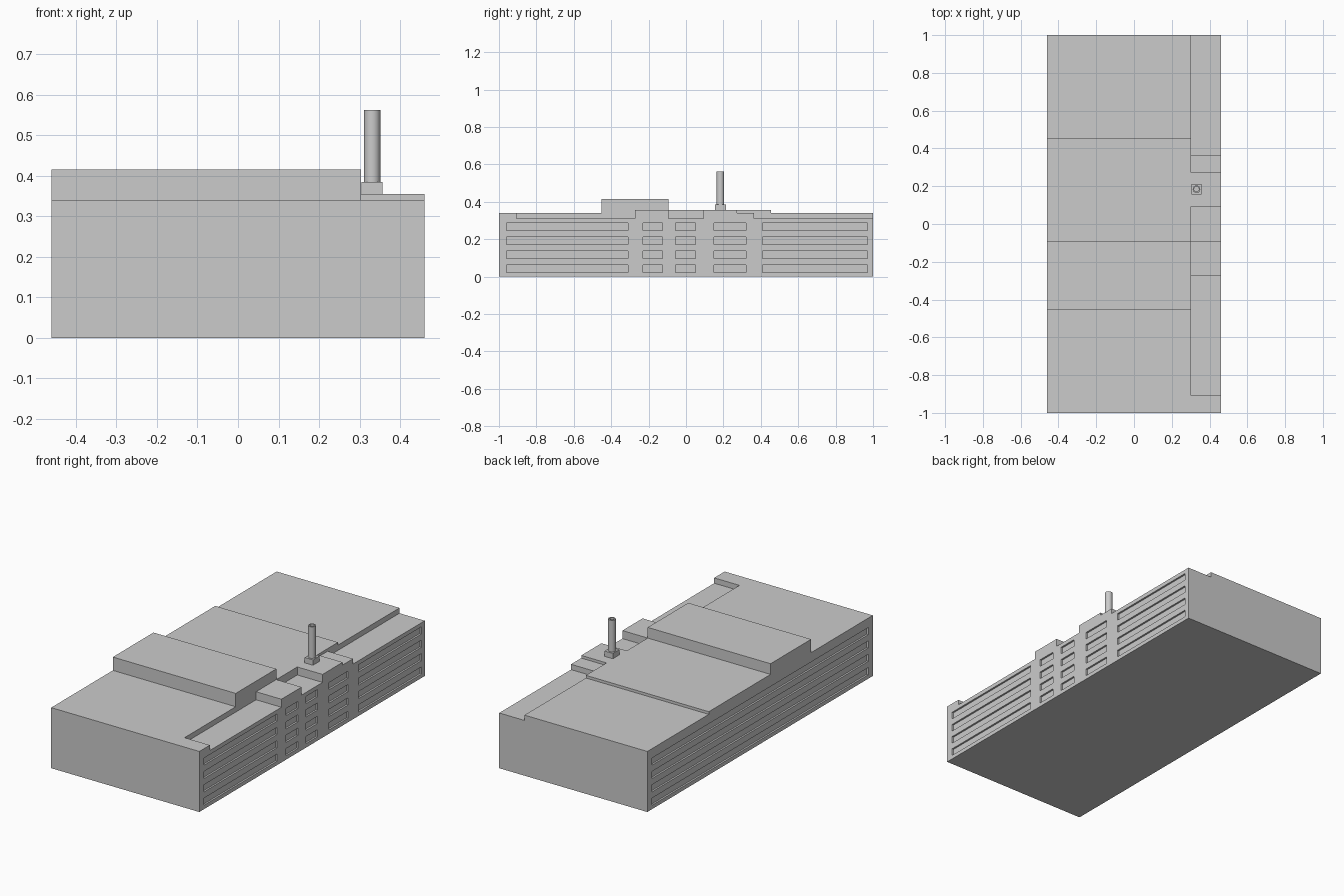
import bpy, bmesh, math

if "Cube" in bpy.data.objects:
    bpy.data.objects.remove(bpy.data.objects["Cube"])


def make_object(name, bm):
    bmesh.ops.recalc_face_normals(bm, faces=bm.faces[:])
    mesh = bpy.data.meshes.new(name)
    bm.to_mesh(mesh)
    bm.free()
    obj = bpy.data.objects.new(name, mesh)
    bpy.context.collection.objects.link(obj)
    return obj


def add_prism(bm, profile, x0, x1):
    """Extrude a (y, z) outline along x."""
    face = bm.faces.new([bm.verts.new((x0, y, z)) for y, z in profile])
    ext = bmesh.ops.extrude_face_region(bm, geom=[face])
    for v in ext["geom"]:
        if isinstance(v, bmesh.types.BMVert):
            v.co.x = x1


def add_box(bm, x0, x1, y0, y1, z0, z1):
    add_prism(bm, [(y0, z0), (y1, z0), (y1, z1), (y0, z1)], x0, x1)


W = 0.46          # half width
LEDGE = 0.303     # where the right-hand roof ledge begins
DEPTH = 0.01      # window recess

# Hall: stepped roof outline extruded across the width
bm = bmesh.new()
add_prism(bm, [(-1, 0), (1, 0), (1, 0.34), (0.455, 0.34), (0.455, 0.355),
               (-0.093, 0.355), (-0.093, 0.415), (-0.453, 0.415),
               (-0.453, 0.34), (-1, 0.34)], -W, W)
hall = make_object("factory_hall", bm)

# Cutter: stepped ledge along the right side of the roof
bm = bmesh.new()
add_prism(bm, [(-0.907, 0.31), (-0.272, 0.31), (-0.272, 0.3551), (-0.093, 0.3551),
               (-0.093, 0.31), (0.093, 0.31), (0.093, 0.6), (-0.907, 0.6)], LEDGE, 0.6)
add_prism(bm, [(0.272, 0.34), (0.363, 0.34), (0.363, 0.31), (1.1, 0.31),
               (1.1, 0.6), (0.272, 0.6)], LEDGE, 0.6)

# Cutter: four rows of window bands on both long sides
right_bays = [(-0.96, -0.31), (-0.23, -0.125), (-0.055, 0.05), (0.15, 0.32), (0.41, 0.97)]
for row in range(4):
    z = 0.022 + row * 0.075
    for y0, y1 in right_bays:
        add_box(bm, W - DEPTH, W + 0.1, y0, y1, z, z + 0.04)
    add_box(bm, -W - 0.1, -W + DEPTH, -0.96, 0.96, z, z + 0.04)
cutter = make_object("recess_cutter", bm)
cutter.hide_render = True

mod = hall.modifiers.new("recesses", 'BOOLEAN')
mod.operation = 'DIFFERENCE'
mod.solver = 'EXACT'
mod.object = cutter
bpy.context.view_layer.objects.active = hall
bpy.ops.object.modifier_apply(modifier=mod.name)
bpy.data.objects.remove(cutter)

# Chimney base
CX, CY = 0.331, 0.184
bm = bmesh.new()
add_box(bm, CX - 0.026, CX + 0.026, CY - 0.029, CY + 0.029, 0.35, 0.385)
make_object("chimney_base", bm)

# Chimney: hollow pipe made by spinning its wall section
bm = bmesh.new()
section = [(0, 0.38), (0.02, 0.38), (0.02, 0.562), (0.013, 0.562), (0.013, 0.40), (0, 0.40)]
verts = [bm.verts.new((r, 0, z)) for r, z in section]
edges = [bm.edges.new(pair) for pair in zip(verts, verts[1:])]
bmesh.ops.spin(bm, geom=verts + edges, cent=(0, 0, 0), axis=(0, 0, 1),
               angle=2 * math.pi, steps=24)
bmesh.ops.remove_doubles(bm, verts=bm.verts[:], dist=0.0005)
chimney = make_object("chimney", bm)
chimney.location = (CX, CY, 0)
bpy.ops.object.select_all(action='DESELECT')
chimney.select_set(True)
bpy.context.view_layer.objects.active = chimney
bpy.ops.object.shade_smooth_by_angle(angle=math.radians(35))
